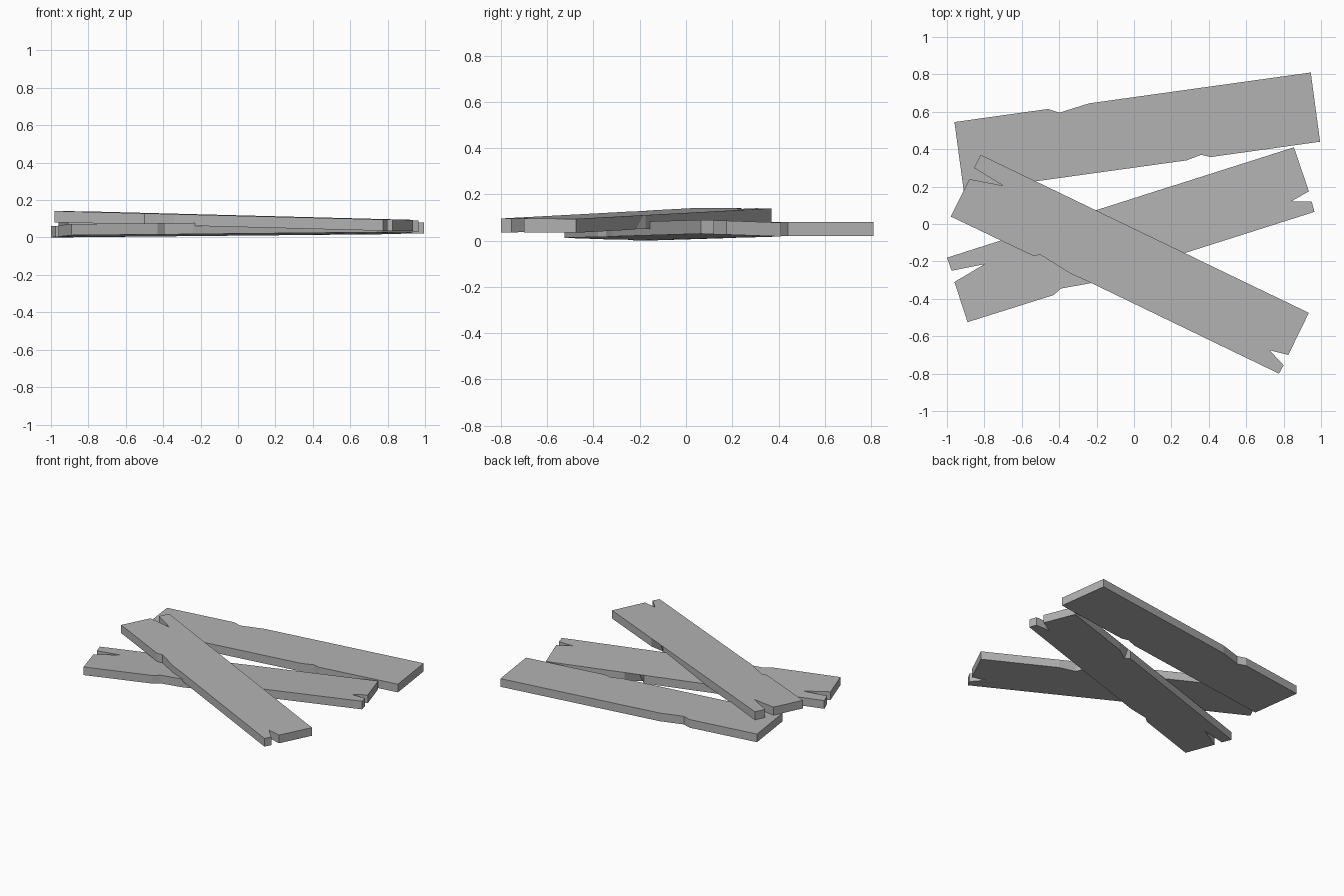
import bpy
import bmesh

cube = bpy.data.objects.get("Cube")
if cube:
    bpy.data.objects.remove(cube, do_unlink=True)

THICKNESS = 0.06

grey = bpy.data.materials.new("weathered_grey")
grey.use_nodes = True
grey.diffuse_color = (0.45, 0.45, 0.45, 1)
grey.node_tree.nodes["Principled BSDF"].inputs["Base Color"].default_value = grey.diffuse_color


def plank(name, outline, base, slope_x=0, slope_y=0, chips=None):
    """Board from an outline, lying on a tilted plane; chips move lower corners only."""
    chips = chips or {}
    bm = bmesh.new()
    lower, upper = [], []
    for i, (x, y) in enumerate(outline):
        z = base + slope_x * x + slope_y * y
        upper.append(bm.verts.new((x, y, z + THICKNESS)))
        bx, by = chips.get(i, (x, y))
        lower.append(bm.verts.new((bx, by, z)))
    bm.faces.new(upper)
    bm.faces.new(lower[::-1])
    for i in range(len(outline)):
        j = (i + 1) % len(outline)
        bm.faces.new((lower[i], lower[j], upper[j], upper[i]))
    bmesh.ops.recalc_face_normals(bm, faces=bm.faces)
    mesh = bpy.data.meshes.new(name)
    bm.to_mesh(mesh)
    bm.free()
    mesh.materials.append(grey)
    obj = bpy.data.objects.new(name, mesh)
    bpy.context.collection.objects.link(obj)


# Rear board, lying level
plank("rear_plank", [
    (-0.96, 0.545), (-0.46, 0.615), (-0.40, 0.595), (-0.24, 0.645),
    (0.945, 0.81), (0.995, 0.44), (0.41, 0.358), (0.36, 0.37),
    (0.28, 0.34), (-0.91, 0.175)], 0.02)

# Middle board with split ends, chipped under its rear edge
plank("middle_plank", [
    (-1.0, -0.18), (0.20, 0.202), (0.23, 0.211), (0.33, 0.243),
    (0.855, 0.41), (0.935, 0.175), (0.84, 0.12), (0.95, 0.12),
    (0.965, 0.065), (-0.24, -0.318), (-0.39, -0.345), (-0.43, -0.38),
    (-0.89, -0.525), (-0.96, -0.31), (-0.80, -0.215), (-0.975, -0.25)],
    0.0137, 0.0189, -0.0288, {2: (0.23, 0.175)})

# Top board resting across the other two
plank("top_plank", [
    (-0.98, 0.04), (-0.88, 0.24), (-0.70, 0.205), (-0.855, 0.30),
    (-0.82, 0.37), (0.31, -0.174), (0.33, -0.184), (0.45, -0.242),
    (0.935, -0.475), (0.825, -0.70), (0.725, -0.675), (0.80, -0.755),
    (0.775, -0.80), (-0.24, -0.31), (-0.34, -0.265), (-0.50, -0.165),
    (-0.54, -0.17)],
    0.0587, -0.0228, 0.0065, {6: (0.33, -0.215)})
